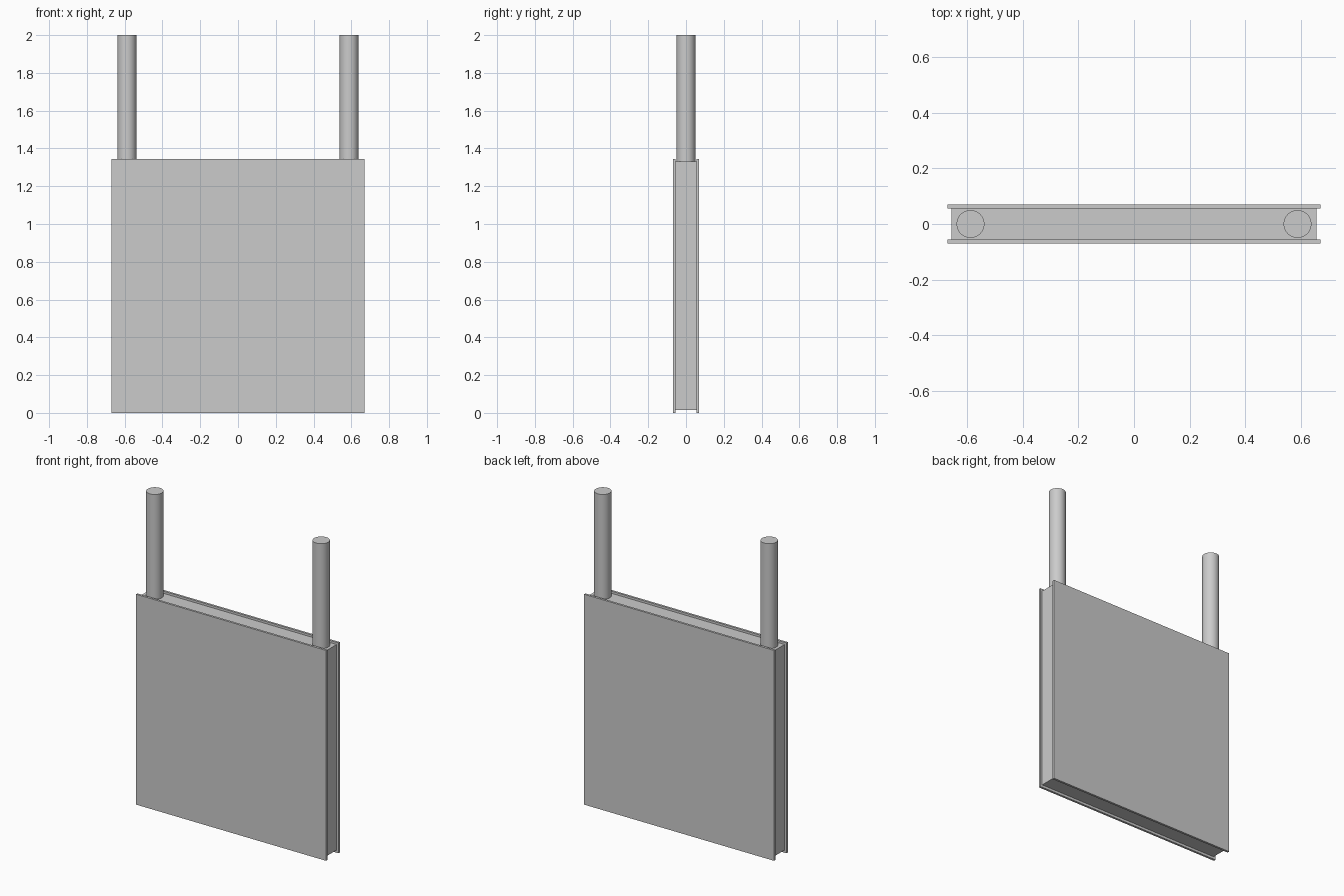
import bpy
import math

if "Cube" in bpy.data.objects:
    bpy.data.objects.remove(bpy.data.objects["Cube"])


def box(name, x, y, z):
    """Box from (min, max) ranges along each axis."""
    centre = [(a + b) / 2 for a, b in (x, y, z)]
    bpy.ops.mesh.primitive_cube_add(size=1, location=centre)
    ob = bpy.context.object
    ob.name = name
    ob.scale = [b - a for a, b in (x, y, z)]
    bpy.ops.object.transform_apply(location=False, rotation=False, scale=True)
    return ob


def rod(name, x, radius, z0, z1):
    bpy.ops.mesh.primitive_cylinder_add(
        vertices=48, radius=radius, depth=z1 - z0, location=(x, 0, (z0 + z1) / 2))
    ob = bpy.context.object
    ob.name = name
    bpy.ops.object.shade_smooth_by_angle(angle=math.radians(30))
    return ob


HALF_W, HEIGHT = 0.671, 1.344   # face plates
OUT_Y, IN_Y = 0.070, 0.056      # plate outer and inner faces
INSET = 0.014                   # core set back from the plate edges

# Core slab between the plates
core_x = HALF_W - INSET
box("core_panel", (-core_x, core_x), (-IN_Y, IN_Y), (INSET + 0.002, HEIGHT - INSET))

# Front and back face plates
box("front_plate", (-HALF_W, HALF_W), (-OUT_Y, -IN_Y), (0, HEIGHT))
box("back_plate", (-HALF_W, HALF_W), (IN_Y, OUT_Y), (0, HEIGHT))

# Hanging rods
for side, sx in (("left", -1), ("right", 1)):
    rod(side + "_rod", sx * 0.588, 0.05, HEIGHT - INSET, 2.0)
